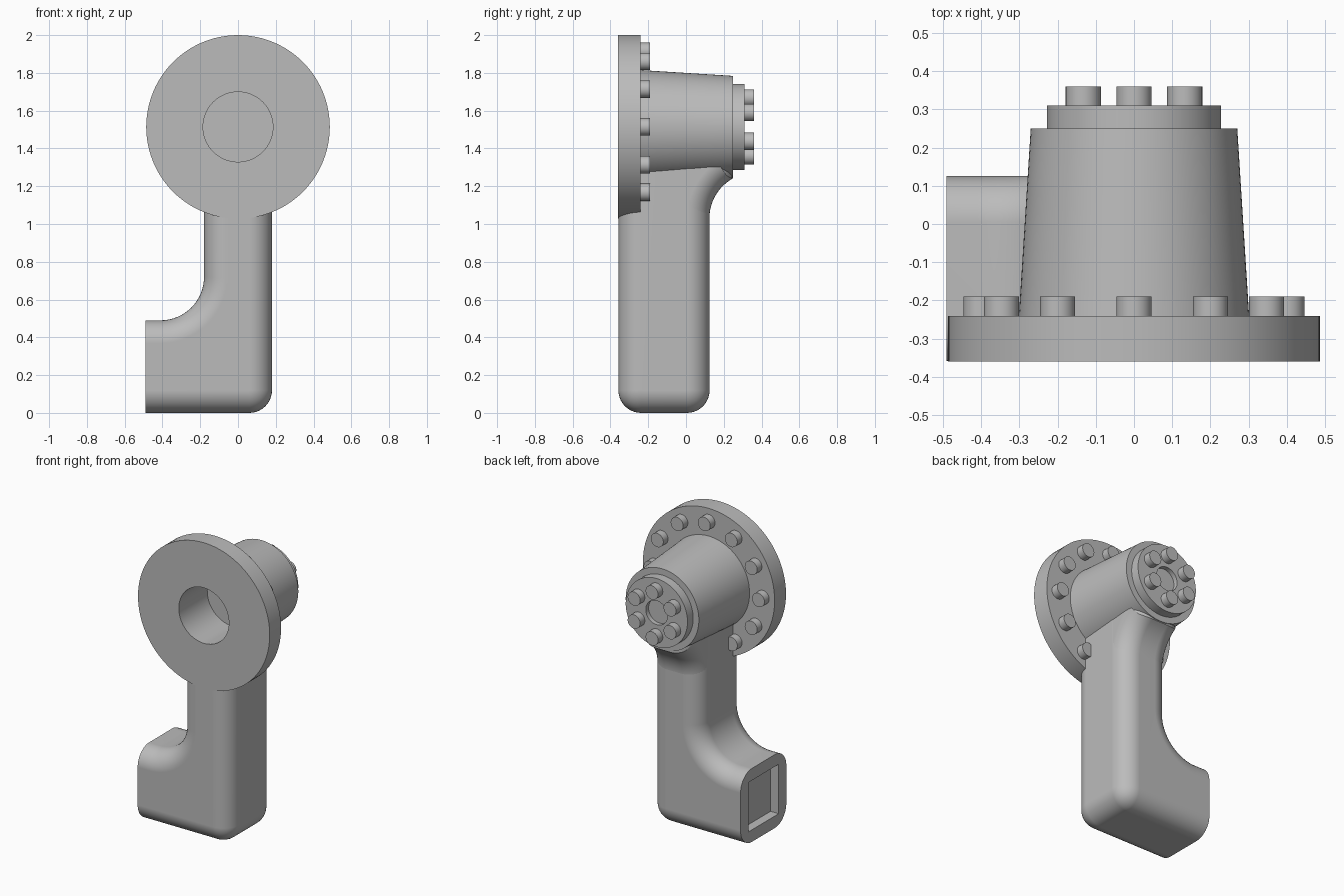
import bpy, bmesh
from math import sin, cos, pi, radians
from mathutils import Matrix, Vector

if "Cube" in bpy.data.objects:
    bpy.data.objects.remove(bpy.data.objects["Cube"])

AXIS_Z = 1.514     # height of the flange and housing axis
ROUND = 0.12       # rounding of the arm edges

grey = bpy.data.materials.new("cast grey")
grey.use_nodes = True
colour = (0.5, 0.5, 0.5, 1)
grey.diffuse_color = colour
grey.node_tree.nodes["Principled BSDF"].inputs["Base Color"].default_value = colour


def finish(bm, name):
    bmesh.ops.recalc_face_normals(bm, faces=bm.faces)
    mesh = bpy.data.meshes.new(name)
    bm.to_mesh(mesh)
    bm.free()
    mesh.materials.append(grey)
    obj = bpy.data.objects.new(name, mesh)
    bpy.context.collection.objects.link(obj)
    return obj


def smooth(obj):
    bpy.ops.object.select_all(action='DESELECT')
    bpy.context.view_layer.objects.active = obj
    obj.select_set(True)
    bpy.ops.object.shade_smooth_by_angle(angle=radians(30))


def rounded_prism(points, depth, rule):
    """Extrude an outline and round the edges picked by the rule."""
    bm = bmesh.new()
    face = bm.faces.new([bm.verts.new(p) for p in points])
    new = bmesh.ops.extrude_face_region(bm, geom=[face])["geom"]
    bmesh.ops.translate(bm, vec=depth, verts=[v for v in new if isinstance(v, bmesh.types.BMVert)])
    bmesh.ops.recalc_face_normals(bm, faces=bm.faces)
    edges = [e for e in bm.edges if rule(e.verts[0].co, e.verts[1].co)]
    bmesh.ops.bevel(bm, geom=edges, offset=ROUND, offset_type='OFFSET', segments=10,
                    profile=0.5, affect='EDGES', clamp_overlap=False)
    return bm


def arc(cx, cz, r, start, end, steps=16):
    return [(cx + r * cos(radians(start + (end - start) * i / steps)),
             cz + r * sin(radians(start + (end - start) * i / steps))) for i in range(steps + 1)]


def both(a, b, axis, value):
    return abs(a[axis] - value) < 1e-4 and abs(b[axis] - value) < 1e-4


# Arm with its sideways foot: an L outline with a large inner fillet
FRONT, BACK, TOP, END = -0.358, 0.125, 1.31, -0.49
outline = [(END, 0), (0.18, 0), (0.18, TOP), (-0.18, TOP)]
outline += arc(-0.41, 0.72, 0.23, 0, -90) + [(END, 0.49)]


def arm_edges(a, b):
    if both(a, b, 0, END) or both(a, b, 2, TOP):
        return False
    rim = both(a, b, 1, FRONT) or both(a, b, 1, BACK)
    heel = both(a, b, 0, 0.18) and both(a, b, 2, 0)
    return rim or heel


arm = finish(rounded_prism([(x, FRONT, z) for x, z in outline],
                           Vector((0, BACK - FRONT, 0)), arm_edges), "arm")

# Shallow rectangular pocket in the foot's end
bm = bmesh.new()
bmesh.ops.create_cube(bm, size=1, matrix=Matrix.Translation((END, -0.117, 0.245))
                      @ Matrix.Diagonal((0.12, 0.32, 0.33, 1)))
cutter = finish(bm, "pocket_cutter")
cutter.hide_render = True
cut = arm.modifiers.new("pocket", 'BOOLEAN')
cut.object = cutter
cut.operation = 'DIFFERENCE'
cut.solver = 'EXACT'
smooth(arm)
bpy.ops.object.modifier_apply(modifier="pocket")
bpy.data.objects.remove(cutter)
smooth(arm)
arm.modifiers.new("normals", 'WEIGHTED_NORMAL').keep_sharp = True

# Neck: curved flare from the arm's back up to the rear of the housing
HALF = 0.179
side = [(-0.2, 0.95), (0.124, 0.95)] + arc(0.366, 1.03, 0.242, 180, 120) + [(0.245, TOP), (-0.2, TOP)]


def neck_edges(a, b):
    return (both(a, b, 0, HALF) or both(a, b, 0, -HALF)) and min(a.y, b.y) > 0.12


neck = finish(rounded_prism([(-HALF, y, z) for y, z in side],
                            Vector((2 * HALF, 0, 0)), neck_edges), "neck")
smooth(neck)
neck.modifiers.new("normals", 'WEIGHTED_NORMAL').keep_sharp = True

# Flange, front bore, tapered housing and rear cap, turned about the y axis
profile = [(0, -0.06), (0.185, -0.06), (0.185, -0.36), (0.486, -0.36), (0.486, -0.24),
           (0.301, -0.24), (0.27, 0.25), (0.228, 0.25), (0.228, 0.31),
           (0.08, 0.31), (0.08, 0.28), (0, 0.28)]
bm = bmesh.new()
ring = [bm.verts.new((r, y, AXIS_Z)) for r, y in profile]
line = [bm.edges.new(pair) for pair in zip(ring, ring[1:])]
bmesh.ops.spin(bm, geom=ring + line, cent=(0, 0, AXIS_Z), axis=(0, 1, 0),
               angle=2 * pi, steps=96, use_merge=True)
bmesh.ops.remove_doubles(bm, verts=bm.verts, dist=1e-5)
smooth(finish(bm, "flange_housing"))


# Bolt heads in circles on the flange and on the cap
def bolts(name, count, circle, y0, y1):
    bm = bmesh.new()
    for i in range(count):
        t = 2 * pi * i / count
        place = Matrix.Translation((circle * sin(t), (y0 + y1) / 2, AXIS_Z + circle * cos(t)))
        bmesh.ops.create_cone(bm, cap_ends=True, segments=32, radius1=0.046, radius2=0.046,
                              depth=y1 - y0, matrix=place @ Matrix.Rotation(pi / 2, 4, 'X'))
    smooth(finish(bm, name))


bolts("flange_bolts", 12, 0.4, -0.25, -0.19)
bolts("cap_bolts", 6, 0.153, 0.3, 0.36)
